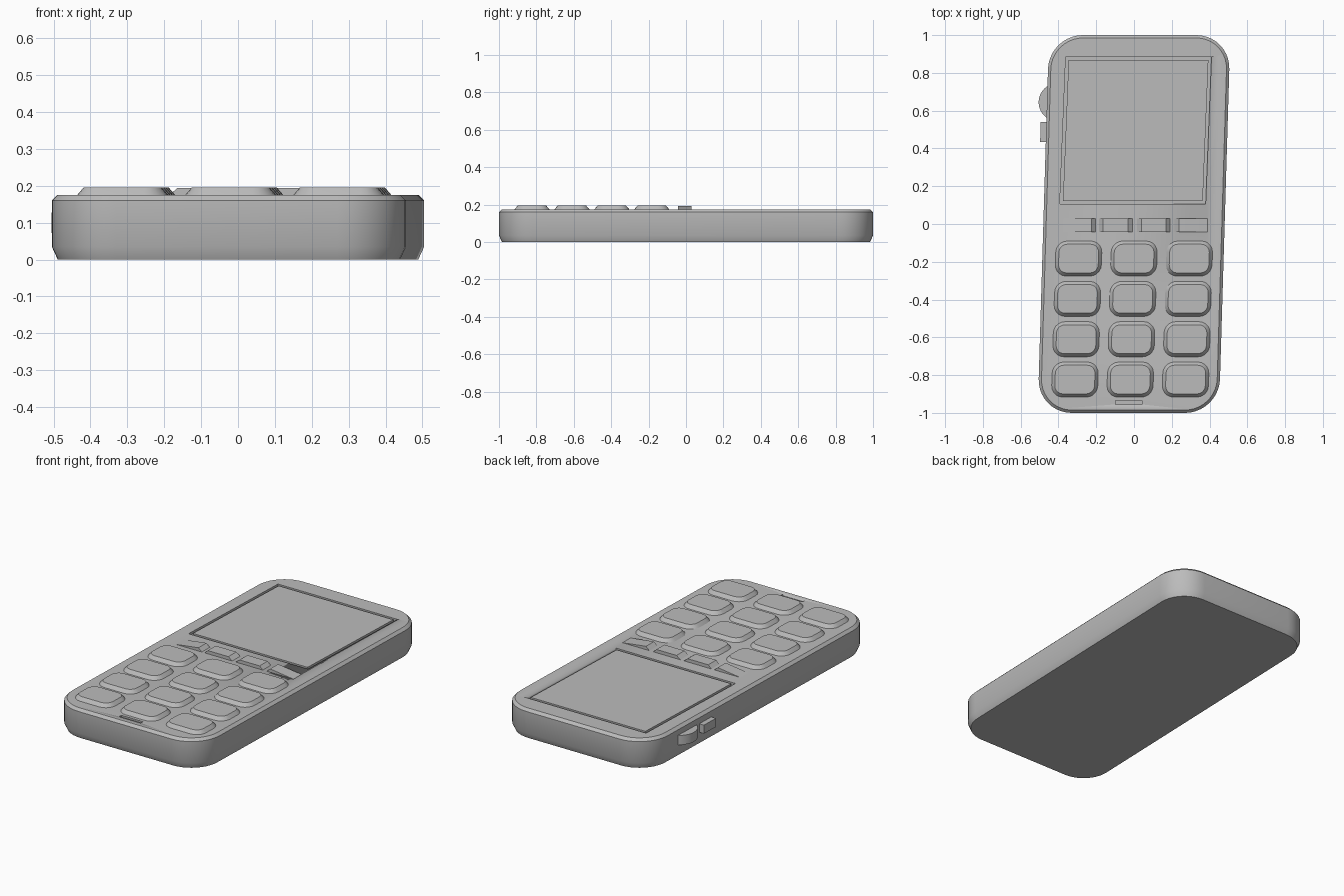
import bpy, bmesh, math

cube = bpy.data.objects.get("Cube")
if cube:
    bpy.data.objects.remove(cube)

grey = bpy.data.materials.new("mid_grey")
grey.use_nodes = True
grey.diffuse_color = (0.5, 0.5, 0.5, 1)
grey.node_tree.nodes["Principled BSDF"].inputs["Base Color"].default_value = (0.5, 0.5, 0.5, 1)

LEAN = 0.03    # the outline leans sideways along its length
TOP = 0.175    # height of the front panel


def finish(name, bm):
    bmesh.ops.recalc_face_normals(bm, faces=bm.faces)
    mesh = bpy.data.meshes.new(name)
    bm.to_mesh(mesh)
    bm.free()
    mesh.materials.append(grey)
    mesh.polygons.foreach_set("use_smooth", [True] * len(mesh.polygons))
    mesh.set_sharp_from_angle(angle=math.radians(30))
    obj = bpy.data.objects.new(name, mesh)
    bpy.context.collection.objects.link(obj)
    return obj


def outline(hx, hy, r, steps):
    """Rounded rectangle, or a plain one when r is zero."""
    points = []
    for quarter, (sx, sy) in enumerate([(1, 1), (-1, 1), (-1, -1), (1, -1)]):
        for i in range(steps + 1 if r else 1):
            a = math.pi / 2 * (quarter + i / steps)
            points.append((sx * (hx - r) + r * math.cos(a), sy * (hy - r) + r * math.sin(a)))
    return points


def slab(name, cx, cy, hx, hy, r, layers, steps=6, lean=LEAN):
    """Stack of inset outlines; layers are (inset, height) pairs."""
    bm = bmesh.new()
    rings = []
    for inset, z in layers:
        pts = outline(hx - inset, hy - inset, max(r - inset, 0), steps)
        rings.append([bm.verts.new((cx + x + lean * (cy + y), cy + y, z)) for x, y in pts])
    for low, high in zip(rings, rings[1:]):
        for i in range(len(low)):
            j = (i + 1) % len(low)
            bm.faces.new((low[i], low[j], high[j], high[i]))
    bm.faces.new(rings[0])
    bm.faces.new(rings[-1])
    return finish(name, bm)


def cut(obj, cutter):
    mod = obj.modifiers.new("recess", "BOOLEAN")
    mod.operation = "DIFFERENCE"
    mod.solver = "EXACT"
    mod.object = cutter
    bpy.context.view_layer.objects.active = obj
    bpy.ops.object.modifier_apply(modifier=mod.name)
    bpy.data.objects.remove(cutter)


# Body with soft lower edge and chamfered upper edge
body = slab("body", 0, 0, 0.48, 1.0, 0.18,
            [(0.016, 0), (0, 0.035), (0, 0.16), (0.015, TOP)], 10)

# Screen set in a shallow recess, leaving a narrow groove around it
cut(body, slab("screen_cutter", -0.011, 0.495, 0.386, 0.39, 0, [(0, 0.16), (0, 0.25)], lean=0.04))
slab("screen", -0.011, 0.495, 0.386, 0.39, 0, [(0.016, 0.155), (0.016, TOP)], lean=0.04)

# Microphone slot
cut(body, slab("slot_cutter", 0, -0.945, 0.07, 0.01, 0, [(0, 0.165), (0, 0.25)]))

# Number keys
for row in range(4):
    for col in range(3):
        slab(f"key_{row + 1}_{col + 1}", 0.005 + 0.293 * (col - 1), -0.183 - 0.2135 * row,
             0.122, 0.093, 0.06, [(0, 0.165), (0, TOP), (0.003, 0.179), (0.017, 0.195)], 5)


# Function keys: the outer pair ramp down outwards, the inner pair are bevelled at both ends
def function_key(name, x0, x1, left_slope, right_slope):
    profile = [(x0, 0.165), (x0, TOP), (x0 + left_slope, 0.194),
               (x1 - right_slope, 0.194), (x1, TOP), (x1, 0.165)]
    bm = bmesh.new()
    front = bm.faces.new([bm.verts.new((x, -0.043, z)) for x, z in profile])
    back = bmesh.ops.extrude_face_region(bm, geom=[front])["geom"]
    bmesh.ops.translate(bm, vec=(0, 0.073, 0),
                        verts=[v for v in back if isinstance(v, bmesh.types.BMVert)])
    finish(name, bm)


function_key("function_key_1", -0.372, -0.203, 0.145, 0.022)
function_key("function_key_2", -0.185, -0.007, 0.02, 0.025)
function_key("function_key_3", 0.015, 0.19, 0.025, 0.02)
function_key("function_key_4", 0.215, 0.388, 0.022, 0.145)

# Side wheel, half sunk into the body
bm = bmesh.new()
bmesh.ops.create_cone(bm, cap_ends=True, segments=40, radius1=0.1, radius2=0.1, depth=0.055)
bmesh.ops.translate(bm, vec=(-0.405, 0.645, 0.1), verts=bm.verts)
finish("side_wheel", bm)

# Side button
slab("side_button", -0.485, 0.487, 0.025, 0.053, 0, [(0, 0.075), (0, 0.125)], lean=0.03)
